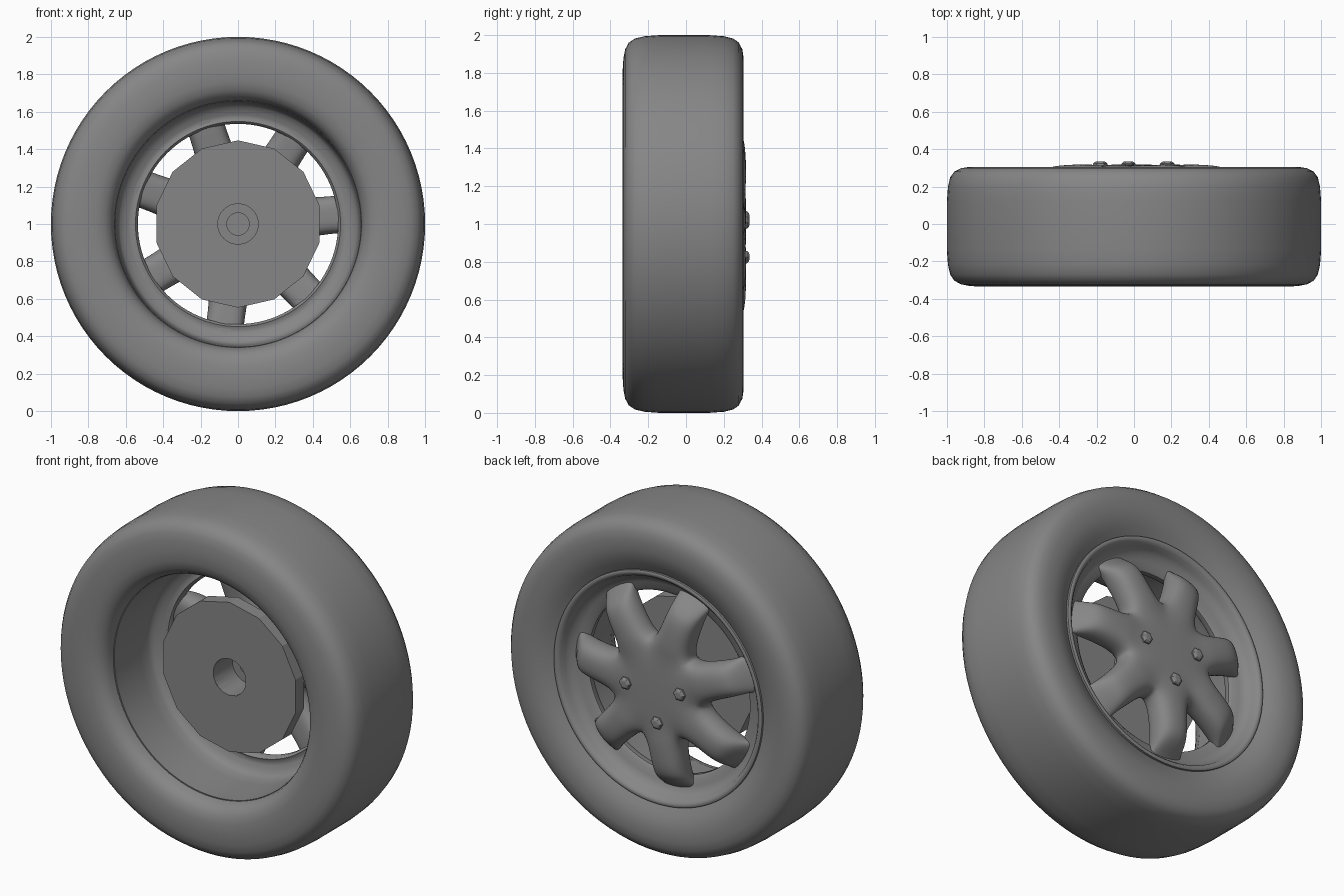
import bpy, bmesh, math
from math import sin, cos, pi, radians

if "Cube" in bpy.data.objects:
    bpy.data.objects.remove(bpy.data.objects["Cube"])

ZC = 1.0          # axle height
SPOKES = 7
OFFSET = radians(5.5)

grey = bpy.data.materials.new("dark_grey")
grey.diffuse_color = (0.24, 0.24, 0.24, 1)
grey.use_nodes = True
grey.node_tree.nodes["Principled BSDF"].inputs["Base Color"].default_value = grey.diffuse_color


def polar(r, a, y, t=0.0):
    """Point at radius r and angle a, shifted sideways by t, at depth y."""
    return (r * cos(a) - t * sin(a), y, ZC + r * sin(a) + t * cos(a))


def finish(name, bm, smooth=None):
    bmesh.ops.recalc_face_normals(bm, faces=bm.faces)
    me = bpy.data.meshes.new(name)
    bm.to_mesh(me)
    bm.free()
    me.materials.append(grey)
    ob = bpy.data.objects.new(name, me)
    bpy.context.collection.objects.link(ob)
    bpy.ops.object.select_all(action='DESELECT')
    ob.select_set(True)
    bpy.context.view_layer.objects.active = ob
    if smooth:
        bpy.ops.object.shade_smooth_by_angle(angle=radians(smooth))
    return ob


def lathe(name, profile, segs, smooth=None):
    """Spin a closed (radius, y) profile around the axle."""
    bm = bmesh.new()
    rings = [[bm.verts.new(polar(r, pi / 2 + 2 * pi * i / segs, y)) for r, y in profile]
             for i in range(segs)]
    n = len(profile)
    for i in range(segs):
        a, b = rings[i], rings[(i + 1) % segs]
        for j in range(n):
            k = (j + 1) % n
            bm.faces.new((a[j], a[k], b[k], b[j]))
    return finish(name, bm, smooth)


# Tyre: flat tread, rounded shoulders, bulging walls
lathe("tyre", [
    (0.685, 0.25), (0.70, 0.258), (0.73, 0.274), (0.77, 0.292), (0.82, 0.303),
    (0.88, 0.305), (0.925, 0.298), (0.96, 0.28), (0.982, 0.25), (0.994, 0.20),
    (1.0, 0.12), (1.0, -0.14), (0.994, -0.22), (0.982, -0.27), (0.96, -0.303),
    (0.925, -0.322), (0.88, -0.331), (0.82, -0.335), (0.76, -0.332),
    (0.715, -0.32), (0.685, -0.297), (0.668, -0.27), (0.66, -0.235), (0.69, -0.22)],
    96, 60)

# Rim: outer lip, dished ring and deep barrel
lathe("rim", [
    (0.688, 0.24), (0.688, 0.265), (0.68, 0.27), (0.665, 0.266), (0.652, 0.252),
    (0.642, 0.225), (0.625, 0.20), (0.59, 0.182), (0.555, 0.175), (0.535, 0.16),
    (0.535, 0.13), (0.548, 0.118), (0.565, 0.125), (0.585, 0.122), (0.605, 0.11),
    (0.63, 0.10), (0.645, 0.07), (0.65, 0.0), (0.657, -0.23), (0.69, -0.225)], 96, 50)

# Brake disc: 14-sided plate with a bored centre
lathe("brake_disc", [(0.447, -0.08), (0.447, 0.0), (0.11, 0.0), (0.11, -0.08)], 14)

# Hub tube joining disc and spokes, with a smaller bore
lathe("hub_tube", [(0.13, -0.07), (0.16, 0.2), (0.06, 0.2), (0.06, 0.1), (0.108, 0.1),
                   (0.108, -0.079)], 32, 40)

# Spoked face: star-shaped cage, rounded by subdivision
bm = bmesh.new()
step = 2 * pi / SPOKES
c_top = bm.verts.new((0, 0.322, ZC))
c_bot = bm.verts.new((0, 0.16, ZC))
valleys = []
for i in range(SPOKES):
    a = OFFSET + (i - 0.5) * step
    valleys.append([bm.verts.new(polar(0.29, a, y)) for y in (0.308, 0.15)])
# radius, half width, crown y, underside y
sections = [(0.36, 0.11, 0.324, 0.15), (0.44, 0.106, 0.319, 0.14),
            (0.51, 0.104, 0.302, 0.13), (0.56, 0.106, 0.245, 0.125),
            (0.60, 0.118, 0.185, 0.12), (0.635, 0.125, 0.165, 0.125)]
for i in range(SPOKES):
    a = OFFSET + i * step
    (lt, lb), (rt, rb) = valleys[i], valleys[(i + 1) % SPOKES]
    mt = bm.verts.new(polar(0.27, a, 0.325))
    mb = bm.verts.new(polar(0.27, a, 0.15))
    bm.faces.new((c_top, lt, mt, rt))
    bm.faces.new((c_bot, lb, mb, rb))
    prev = [lt, mt, rt, rb, mb, lb]
    for r, w, top, bot in sections:
        edge = max(top - 0.022, bot + 0.02)
        ring = [bm.verts.new(polar(r, a, y, t)) for t, y in
                ((-w, edge), (0, top), (w, edge), (w, bot), (0, bot), (-w, bot))]
        for j in range(6):
            k = (j + 1) % 6
            bm.faces.new((prev[j], prev[k], ring[k], ring[j]))
        prev = ring
    bm.faces.new((prev[0], prev[1], prev[4], prev[5]))
    bm.faces.new((prev[1], prev[2], prev[3], prev[4]))
face = finish("spoked_face", bm, 180)
sub = face.modifiers.new("round", 'SUBSURF')
sub.levels = sub.render_levels = 3

# Lug nuts: hexagonal, tapered (three fitted on a four-hole circle)
for i, (x, z) in enumerate([(0.178, 0.008), (-0.18, 0.035), (-0.03, -0.175)]):
    bm = bmesh.new()
    rings = [[bm.verts.new((x + r * cos(k * pi / 3), y, ZC + z + r * sin(k * pi / 3)))
              for k in range(6)]
             for r, y in ((0.04, 0.30), (0.038, 0.322), (0.028, 0.332), (0.018, 0.335))]
    for p, q in zip(rings, rings[1:]):
        for k in range(6):
            n = (k + 1) % 6
            bm.faces.new((p[k], p[n], q[n], q[k]))
    bm.faces.new(rings[0])
    bm.faces.new(rings[-1])
    finish(f"lug_nut_{i + 1}", bm)
